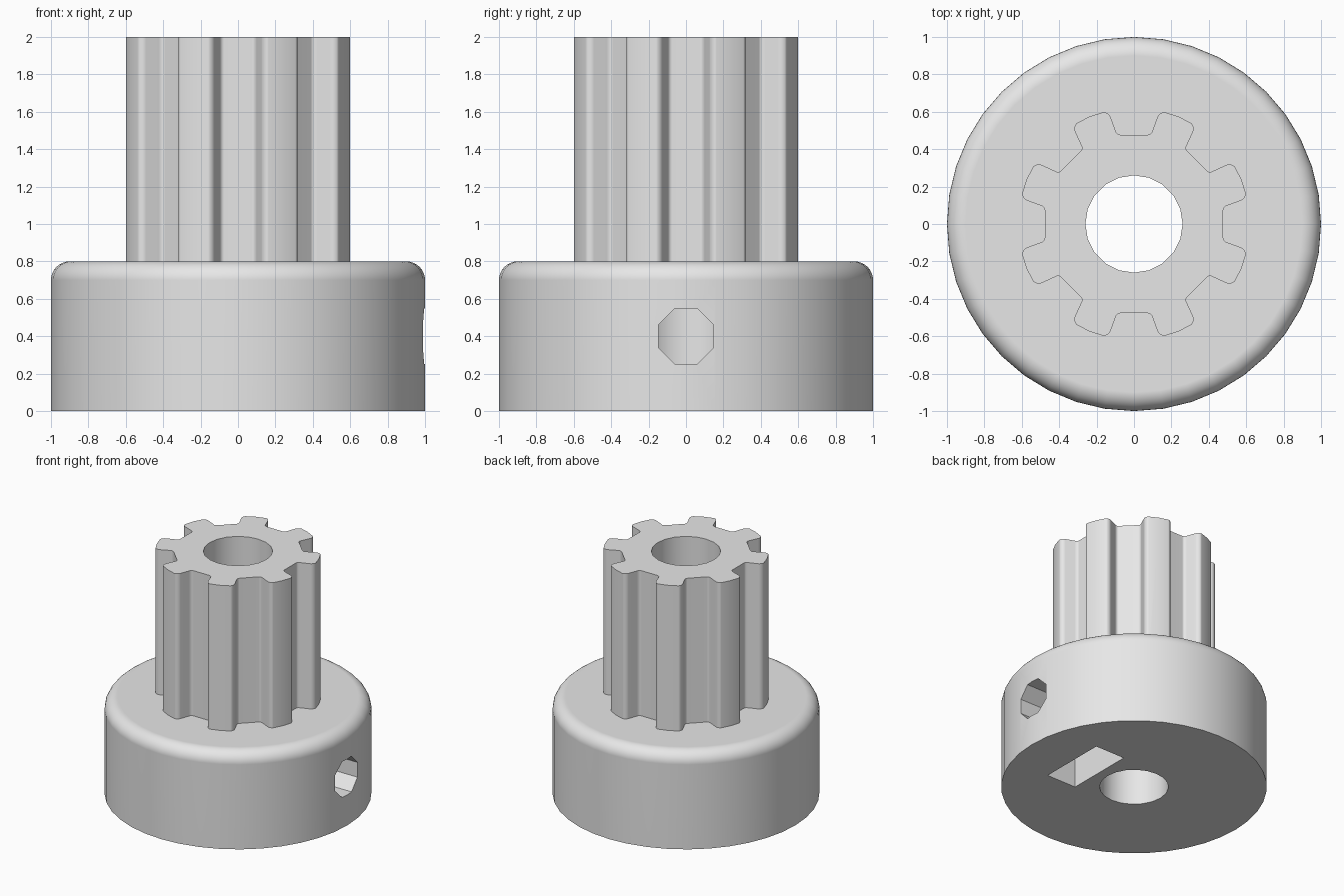
import bpy, bmesh, math
from mathutils import Matrix, Vector

if "Cube" in bpy.data.objects:
    bpy.data.objects.remove(bpy.data.objects["Cube"])

TEETH = 8
grey = bpy.data.materials.new("light grey")
grey.diffuse_color = (0.8, 0.8, 0.8, 1)
grey.use_nodes = True
grey.node_tree.nodes["Principled BSDF"].inputs["Base Color"].default_value = grey.diffuse_color


def add_object(name, bm):
    bmesh.ops.recalc_face_normals(bm, faces=bm.faces)
    mesh = bpy.data.meshes.new(name)
    bm.to_mesh(mesh)
    bm.free()
    mesh.materials.append(grey)
    ob = bpy.data.objects.new(name, mesh)
    bpy.context.collection.objects.link(ob)
    return ob


def prism(name, outline, z0, z1, matrix=Matrix()):
    """Extrude a closed 2D outline from z0 to z1, then place it."""
    bm = bmesh.new()
    face = bm.faces.new([bm.verts.new((x, y, z0)) for x, y in outline])
    top = bmesh.ops.extrude_face_region(bm, geom=[face])["geom"]
    bmesh.ops.translate(bm, vec=(0, 0, z1 - z0),
                        verts=[g for g in top if isinstance(g, bmesh.types.BMVert)])
    bmesh.ops.transform(bm, matrix=matrix, verts=bm.verts)
    return add_object(name, bm)


def polygon(r, n, turn=0.0):
    return [(r * math.cos(turn + math.tau * i / n), r * math.sin(turn + math.tau * i / n))
            for i in range(n)]


def lathe(name, profile, n):
    """Revolve an (r, z) profile and close it with flat caps."""
    bm = bmesh.new()
    rings = [[bm.verts.new((x, y, z)) for x, y in polygon(r, n)] for r, z in profile]
    for a, b in zip(rings, rings[1:]):
        for i in range(n):
            j = (i + 1) % n
            bm.faces.new((a[i], a[j], b[j], b[i]))
    bm.faces.new(rings[0])
    bm.faces.new(rings[-1])
    return add_object(name, bm)


# Round base with a rolled top edge
profile = [(1, 0)]
for k in range(9):
    a = math.pi / 2 * k / 8
    profile.append((0.9 + 0.1 * math.cos(a), 0.7 + 0.1 * math.sin(a)))
body = lathe("toothed_pulley", profile, 40)

# Toothed hub: one groove half (sideways, radial), mirrored, repeated around
half = [(0.163, 0.598), (0.151, 0.596), (0.140, 0.590), (0.131, 0.582), (0.125, 0.571),
        (0.099, 0.500), (0.094, 0.488), (0.085, 0.480), (0.074, 0.477)]
groove = [(s, r) for s, r in half] + [(-s, r) for s, r in reversed(half)]
outline = []
for t in range(TEETH):
    a = math.tau * t / TEETH
    u, v = Vector((math.cos(a), math.sin(a))), Vector((math.sin(a), -math.cos(a)))
    outline += [tuple(u * r + v * s) for s, r in groove]
    tip = a + math.pi / TEETH
    outline.append((0.622 * math.cos(tip), 0.622 * math.sin(tip)))
hub = prism("hub", outline, 0.7, 2.0)

# Cutters: shaft bore, nut slot, hexagonal nut seat, octagonal screw hole
along_x = Matrix.Translation((0, 0, 0.4)) @ Matrix.Rotation(math.pi / 2, 4, 'Y')
bore = prism("bore", polygon(0.26, 20), -0.1, 2.1)
slot = prism("nut_slot", [(0.34, -0.285), (0.61, -0.285), (0.61, 0.285), (0.34, 0.285)],
             -0.1, 0.4)
seat = prism("nut_seat", polygon(0.329, 6), 0.34, 0.61,
             Matrix.Translation((0, 0, 0.025)) @ along_x)
screw = prism("screw_hole", polygon(0.16, 8, math.pi / 8), 0.1, 1.2, along_x)

for tool, op in ((hub, 'UNION'), (bore, 'DIFFERENCE'), (slot, 'DIFFERENCE'),
                 (seat, 'DIFFERENCE'), (screw, 'DIFFERENCE')):
    mod = body.modifiers.new(tool.name, 'BOOLEAN')
    mod.operation = op
    mod.solver = 'EXACT'
    mod.object = tool

# Bake the solid and drop the tools
bpy.context.view_layer.update()
solid = bpy.data.meshes.new_from_object(
    body.evaluated_get(bpy.context.evaluated_depsgraph_get()))
body.modifiers.clear()
body.data = solid
for tool in (hub, bore, slot, seat, screw):
    bpy.data.objects.remove(tool)

# Smooth rounded walls, crisp edges, flat caps
bpy.context.view_layer.objects.active = body
body.select_set(True)
bpy.ops.object.shade_smooth_by_angle(angle=math.radians(30))
weighted = body.modifiers.new("flat caps", 'WEIGHTED_NORMAL')
weighted.keep_sharp = True
